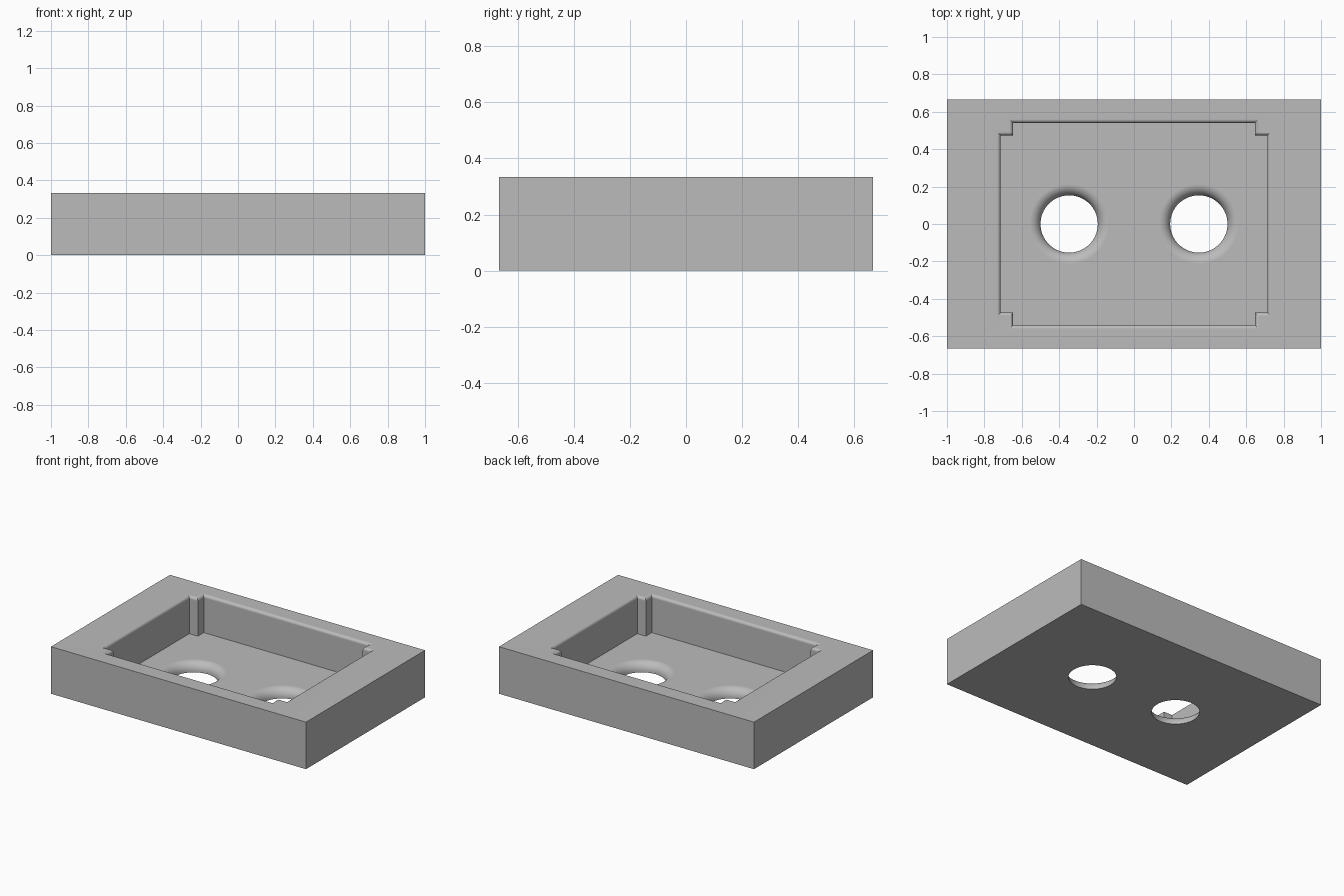
import bpy, bmesh, math

WIDTH, DEPTH, HEIGHT = 2.0, 1.3333, 0.3333
FLOOR = 0.0667                      # thickness left under the pocket
POCKET_X, POCKET_Y = 0.7133, 0.54   # pocket half sizes
NOTCH = 0.0667                      # square posts in the pocket corners
RIM_R = 0.02                        # rounding of the pocket rim
HOLE_X, HOLE_R, HOLE_ROUND = 0.3467, 0.1533, 0.06

cube = bpy.data.objects.get("Cube")
if cube:
    bpy.data.objects.remove(cube, do_unlink=True)

grey = bpy.data.materials.new("plain grey")
grey.use_nodes = True
grey.diffuse_color = (0.5, 0.5, 0.5, 1)
grey.node_tree.nodes["Principled BSDF"].inputs["Base Color"].default_value = (0.5, 0.5, 0.5, 1)


def loft(name, rings):
    """Closed solid through a stack of equal-length, counter-clockwise rings."""
    bm = bmesh.new()
    loops = [[bm.verts.new(p) for p in ring] for ring in rings]
    n = len(loops[0])
    for low, high in zip(loops, loops[1:]):
        for i in range(n):
            j = (i + 1) % n
            bm.faces.new((low[i], low[j], high[j], high[i]))
    bm.faces.new(loops[0][::-1])
    bm.faces.new(loops[-1])
    mesh = bpy.data.meshes.new(name)
    bm.to_mesh(mesh)
    bm.free()
    mesh.materials.append(grey)
    obj = bpy.data.objects.new(name, mesh)
    bpy.context.collection.objects.link(obj)
    return obj


def fillet(radius, top, steps):
    """(outward offset, height) pairs of a quarter round ending flat at top."""
    angles = [math.pi / 2 * i / steps for i in range(steps + 1)]
    return [(radius * (1 - math.cos(a)), top - radius * (1 - math.sin(a))) for a in angles]


def pocket_ring(offset, z):
    """Rectangle with square corner notches, grown by offset."""
    a, b = POCKET_X + offset, POCKET_Y + offset
    c, d = a - NOTCH, b - NOTCH
    quarter = [(a, d), (c, d), (c, b)]
    points = quarter + [(-x, y) for x, y in quarter[::-1]]
    points += [(-x, -y) for x, y in points]
    return [(x, y, z) for x, y in points]


def circle_ring(cx, radius, z, n=64):
    return [(cx + radius * math.cos(math.tau * i / n),
             radius * math.sin(math.tau * i / n), z) for i in range(n)]


def box_ring(z):
    x, y = WIDTH / 2, DEPTH / 2
    return [(-x, -y, z), (x, -y, z), (x, y, z), (-x, y, z)]


# Solid block
block = loft("pocketed_block", [box_ring(0), box_ring(HEIGHT)])

# Pocket with rounded rim
profile = [(0, FLOOR)] + fillet(RIM_R, HEIGHT, 6) + [(RIM_R, HEIGHT + 0.1)]
cutters = [loft("pocket_cutter", [pocket_ring(o, z) for o, z in profile])]

# Two through holes, rounded where they meet the pocket floor
profile = [(0, -0.1)] + fillet(HOLE_ROUND, FLOOR, 8) + [(HOLE_ROUND, FLOOR + 0.1)]
for side in (-1, 1):
    cutters.append(loft("hole_cutter", [circle_ring(side * HOLE_X, HOLE_R + o, z)
                                        for o, z in profile]))

# Cut the block, keep the result and drop the cutters
for cutter in cutters:
    cutter.hide_render = True
    mod = block.modifiers.new("cut", 'BOOLEAN')
    mod.operation = 'DIFFERENCE'
    mod.solver = 'EXACT'
    mod.object = cutter
bpy.context.view_layer.update()
result = bpy.data.meshes.new_from_object(block.evaluated_get(bpy.context.evaluated_depsgraph_get()))
block.modifiers.clear()
block.data = result
for cutter in cutters:
    bpy.data.objects.remove(cutter, do_unlink=True)

# Smooth roundings, flat large faces
bpy.ops.object.select_all(action='DESELECT')
block.select_set(True)
bpy.context.view_layer.objects.active = block
bpy.ops.object.shade_smooth_by_angle(angle=math.radians(30))
weighted = block.modifiers.new("flat_faces", 'WEIGHTED_NORMAL')
weighted.keep_sharp = True
